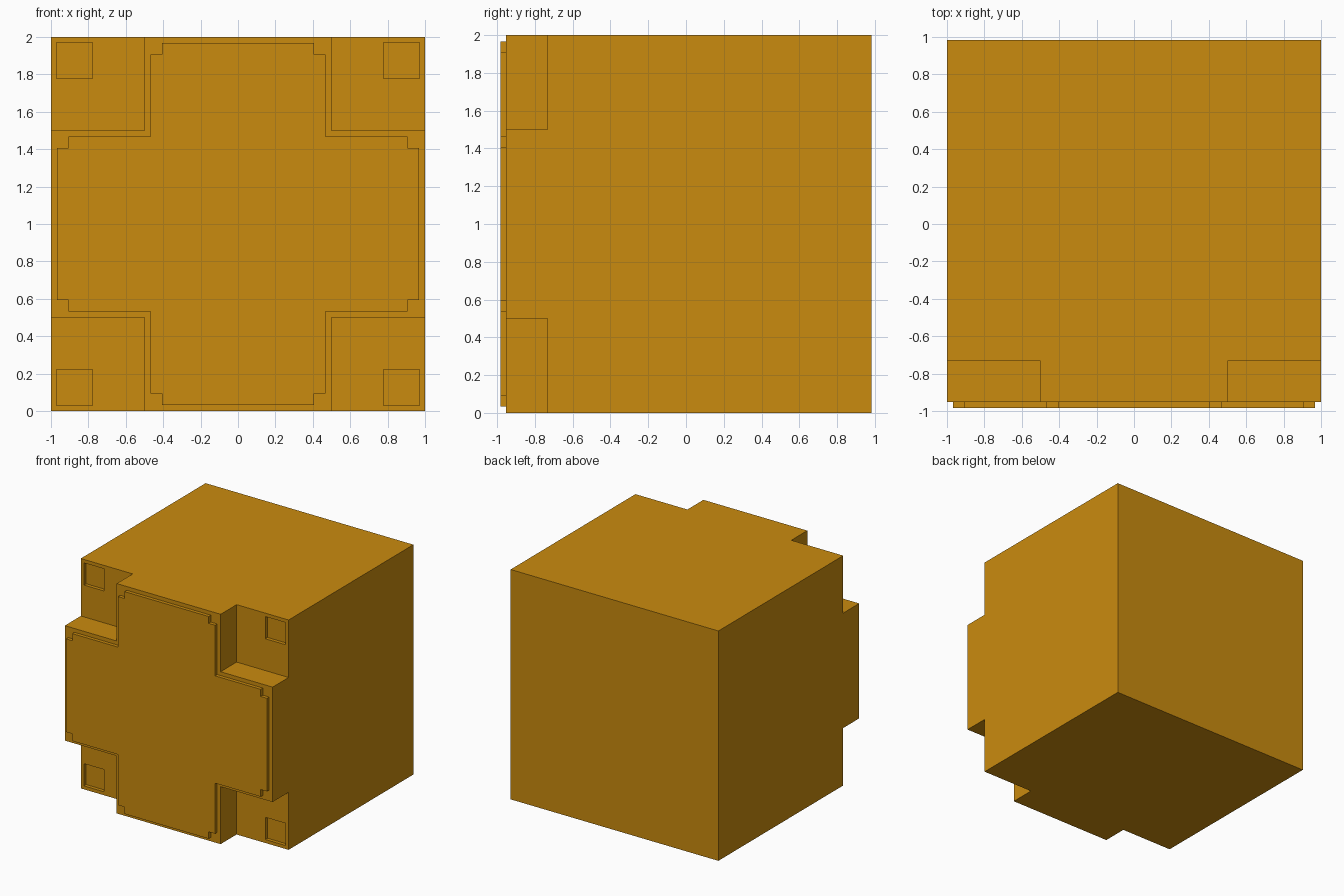
import bpy, bmesh
from mathutils import Vector

if "Cube" in bpy.data.objects:
    bpy.data.objects.remove(bpy.data.objects["Cube"])

orange = bpy.data.materials.new("amber orange")
orange.diffuse_color = (0.59, 0.258, 0.0045, 1)
orange.use_nodes = True
orange.node_tree.nodes["Principled BSDF"].inputs["Base Color"].default_value = orange.diffuse_color


def finish(name, bm):
    bmesh.ops.recalc_face_normals(bm, faces=bm.faces)
    me = bpy.data.meshes.new(name)
    bm.to_mesh(me)
    bm.free()
    me.materials.append(orange)
    ob = bpy.data.objects.new(name, me)
    bpy.context.collection.objects.link(ob)
    return ob


def add_box(bm, lo, hi):
    lo, hi = Vector(lo), Vector(hi)
    for v in bmesh.ops.create_cube(bm, size=1)["verts"]:
        v.co = (lo + hi) / 2 + v.co * (hi - lo)


def corner_cutter(name, x0, x1, y0, y1):
    """Four boxes mirrored to the corners of the front face."""
    bm = bmesh.new()
    for sx in (-1, 1):
        for sz in (-1, 1):
            xs = sorted((sx * x0, sx * x1))
            zs = sorted((1 + sz * x0, 1 + sz * x1))
            add_box(bm, (xs[0], y0, zs[0]), (xs[1], y1, zs[1]))
    return finish(name, bm)


def cut(target, cutter):
    mod = target.modifiers.new("cut", "BOOLEAN")
    mod.operation, mod.solver, mod.object = "DIFFERENCE", "EXACT", cutter
    cutter.hide_render = True
    bpy.context.view_layer.objects.active = target
    bpy.ops.object.modifier_apply(modifier=mod.name)
    bpy.data.objects.remove(cutter)


# Cube body with recessed front corners and a shallow square pocket in each
bm = bmesh.new()
add_box(bm, (-1, -0.953, 0), (1, 0.983, 2))
body = finish("body", bm)
cut(body, corner_cutter("corner_cutter", 0.5, 1.1, -1.1, -0.733))
cut(body, corner_cutter("pocket_cutter", 0.777, 0.97, -0.8, -0.703))

# Raised cross plate on the front, with stepped arm ends
quarter = [(0.967, 0.405), (0.907, 0.405), (0.907, 0.467), (0.467, 0.467),
           (0.467, 0.907), (0.405, 0.907), (0.405, 0.967)]
outline = []
for sx, sz in ((1, 1), (-1, 1), (-1, -1), (1, -1)):
    pts = [(sx * x, 1 + sz * z) for x, z in quarter]
    outline += pts if sx * sz > 0 else pts[::-1]
bm = bmesh.new()
face = bm.faces.new([bm.verts.new((x, -0.983, z)) for x, z in outline])
ext = bmesh.ops.extrude_face_region(bm, geom=[face], use_keep_orig=True)
for v in ext["geom"]:
    if isinstance(v, bmesh.types.BMVert):
        v.co.y = -0.953
finish("front_cross_plate", bm)
